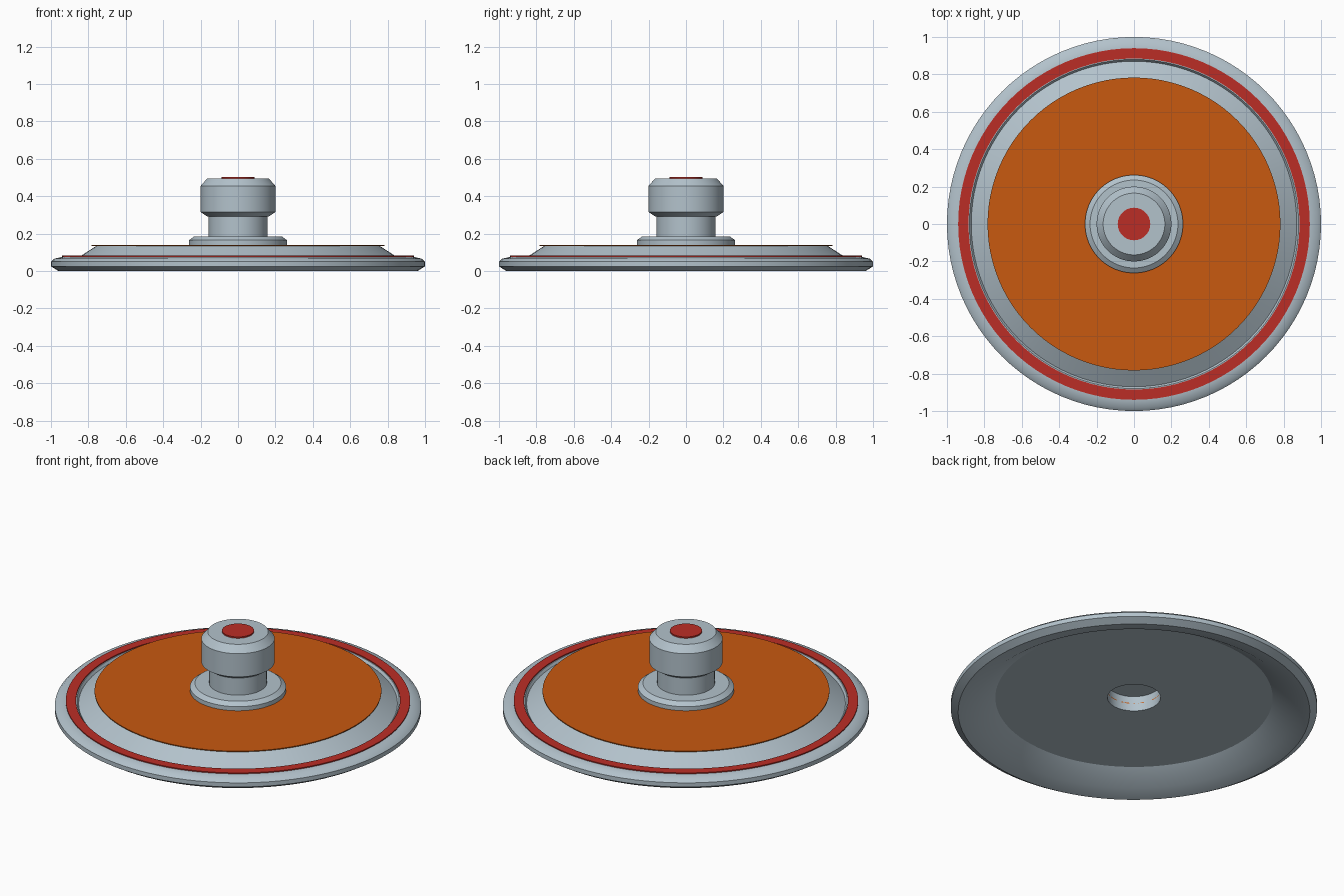
import bpy
import bmesh
from math import cos, sin, tau, radians

SEGMENTS = 96

cube = bpy.data.objects.get("Cube")
if cube:
    bpy.data.objects.remove(cube, do_unlink=True)


def make_material(name, rgb):
    mat = bpy.data.materials.new(name)
    mat.use_nodes = True
    mat.diffuse_color = (*rgb, 1)
    mat.node_tree.nodes["Principled BSDF"].inputs["Base Color"].default_value = (*rgb, 1)
    return mat


def lathe(name, profile, mat, closed=False):
    """Turn (radius, height) points around z; radius 0 becomes a single pole."""
    bm = bmesh.new()
    rings = []
    for r, z in profile:
        if r == 0:
            rings.append([bm.verts.new((0, 0, z))] * SEGMENTS)
        else:
            rings.append([bm.verts.new((r * cos(tau * i / SEGMENTS), r * sin(tau * i / SEGMENTS), z))
                          for i in range(SEGMENTS)])
    pairs = list(zip(rings, rings[1:]))
    if closed:
        pairs.append((rings[-1], rings[0]))
    for a, b in pairs:
        for i in range(SEGMENTS):
            j = (i + 1) % SEGMENTS
            corners = list(dict.fromkeys((a[i], a[j], b[j], b[i])))
            bm.faces.new(corners)
    bmesh.ops.recalc_face_normals(bm, faces=bm.faces[:])
    mesh = bpy.data.meshes.new(name)
    bm.to_mesh(mesh)
    bm.free()
    mesh.materials.append(mat)
    obj = bpy.data.objects.new(name, mesh)
    bpy.context.collection.objects.link(obj)
    bpy.ops.object.select_all(action="DESELECT")
    obj.select_set(True)
    bpy.context.view_layer.objects.active = obj
    bpy.ops.object.shade_smooth_by_angle(angle=radians(30))
    return obj


def flat_ring(name, inner, outer, bottom, top, mat):
    return lathe(name, [(inner, bottom), (outer, bottom), (outer, top), (inner, top)], mat, closed=True)


silver = make_material("silver", (0.45, 0.54, 0.60))
orange = make_material("orange", (0.58, 0.10, 0.005))
red = make_material("red", (0.50, 0.027, 0.019))

# Hollow dish with a rounded rim, raised centre and a hole under the knob
lathe("dish", [
    (0.145, 0.09), (0.757, 0.09), (0.87, 0.02), (0.96, 0),
    (1, 0.025), (1, 0.05), (0.982, 0.066), (0.94, 0.076),
    (0.88, 0.076), (0.87, 0.062), (0.755, 0.136), (0.145, 0.136),
], silver, closed=True)

# Painted panels on the dish
flat_ring("top_panel", 0.145, 0.783, 0.135, 0.14, orange)
flat_ring("rim_band", 0.885, 0.94, 0.075, 0.082, red)

# Flange, stem and head of the knob, hollow at the bottom
lathe("knob", [
    (0, 0.18), (0.145, 0.18), (0.145, 0.136),
    (0.262, 0.136), (0.262, 0.165), (0.235, 0.185), (0.157, 0.185),
    (0.157, 0.292), (0.165, 0.292), (0.2, 0.315), (0.2, 0.455),
    (0.165, 0.495), (0, 0.495),
], silver)

# Button on top of the knob
lathe("knob_button", [(0, 0.494), (0.087, 0.494), (0.087, 0.503), (0, 0.503)], red)
